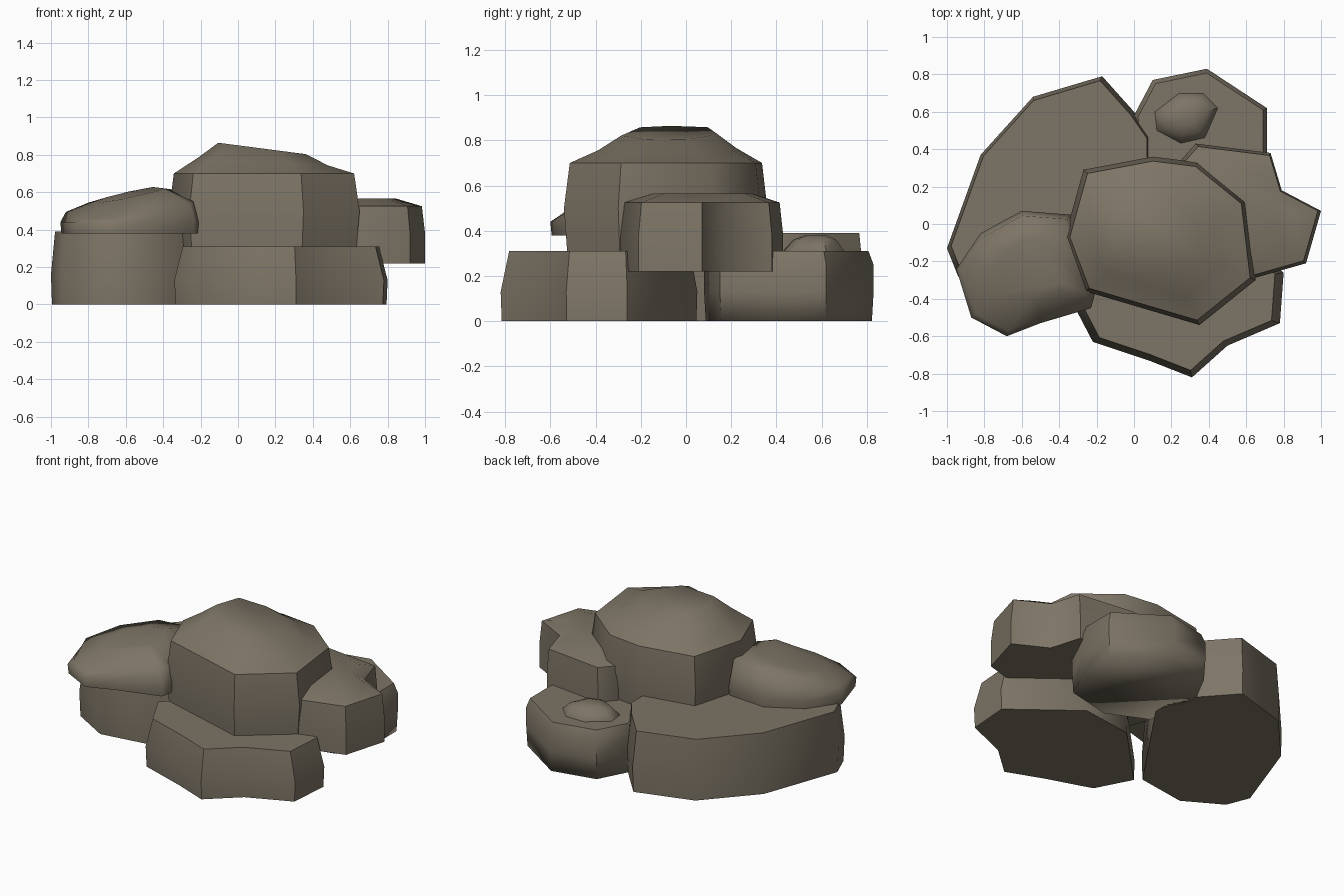
import bpy, bmesh, math
from mathutils import Vector

default_cube = bpy.data.objects.get("Cube")
if default_cube:
    bpy.data.objects.remove(default_cube, do_unlink=True)

# Single stone colour
stone = bpy.data.materials.new("grey_brown_stone")
stone.use_nodes = True
colour = (0.205, 0.177, 0.132, 1)
stone.diffuse_color = colour
shader = stone.node_tree.nodes["Principled BSDF"]
shader.inputs["Base Color"].default_value = colour
shader.inputs["Roughness"].default_value = 0.9


def rock(name, centre, outline, rings, sharp_above=-1.0, sharp_angle=48):
    """Stack scaled copies of an outline; each ring is (scale, height, tilt_x, tilt_y)."""
    bm = bmesh.new()
    c = Vector(centre)
    loops = []
    for scale, height, tilt_x, tilt_y in rings:
        loop = []
        for point in outline:
            offset = (Vector(point) - c) * scale
            z = height + tilt_x * offset.x + tilt_y * offset.y
            loop.append(bm.verts.new((c.x + offset.x, c.y + offset.y, z)))
        loops.append(loop)
    count = len(outline)
    for low, high in zip(loops, loops[1:]):
        for i in range(count):
            j = (i + 1) % count
            bm.faces.new((low[i], low[j], high[j], high[i]))
    bm.faces.new(loops[0][::-1])
    bm.faces.new(loops[-1])
    bmesh.ops.recalc_face_normals(bm, faces=bm.faces)
    bm.normal_update()
    # Smooth faces, keeping hard rims where the angle is steep
    for face in bm.faces:
        face.smooth = True
    for edge in bm.edges:
        middle = (edge.verts[0].co.z + edge.verts[1].co.z) / 2
        steep = edge.calc_face_angle(0) > math.radians(sharp_angle)
        edge.smooth = not (steep and middle > sharp_above)
    mesh = bpy.data.meshes.new(name)
    bm.to_mesh(mesh)
    bm.free()
    mesh.materials.append(stone)
    obj = bpy.data.objects.new(name, mesh)
    bpy.context.collection.objects.link(obj)
    return obj


# Large flat slab at the back
rock("back_slab", (-0.45, 0.2),
     [(-1, -0.13), (-0.94, -0.28), (-0.7, -0.42), (-0.37, -0.37), (0.09, 0.3),
      (0.09, 0.47), (0, 0.6), (-0.17, 0.79), (-0.54, 0.68), (-0.82, 0.37)],
     [(0.99, 0, 0, 0), (1, 0.16, 0, 0), (0.96, 0.39, 0, 0)])

# Wide base stone at the front
rock("front_base_stone", (0.22, -0.35),
     [(-0.34, -0.4), (-0.22, -0.63), (0.08, -0.73), (0.31, -0.82), (0.5, -0.65),
      (0.78, -0.53), (0.8, -0.26), (0.4, 0.05), (0.05, 0)],
     [(0.99, 0, 0, 0), (1, 0.13, 0, 0), (0.92, 0.31, 0, 0)])

# Low rounded stone with a shallow bump on top
rock("back_round_stone", (0.36, 0.45),
     [(0, 0.58), (0.04, 0.2), (0.3, 0.08), (0.6, 0.15), (0.71, 0.38),
      (0.71, 0.62), (0.39, 0.83), (0.1, 0.77)],
     [(0.98, 0, 0, 0), (1, 0.13, 0, 0), (1, 0.25, 0, 0), (0.94, 0.31, 0, 0)],
     sharp_above=0.05)
rock("back_stone_bump", (0.28, 0.58),
     [(0.11, 0.6), (0.12, 0.5), (0.25, 0.43), (0.38, 0.46), (0.45, 0.62),
      (0.37, 0.7), (0.24, 0.7)],
     [(1, 0.3, 0, 0), (0.98, 0.315, 0, 0), (0.7, 0.36, 0, 0), (0.35, 0.38, 0, 0)])

# Side boulder lifted off the ground
rock("side_boulder", (0.62, 0.08),
     [(0.25, 0.34), (0.3, -0.2), (0.64, -0.29), (0.92, -0.21), (1, 0.07),
      (0.79, 0.18), (0.73, 0.38), (0.33, 0.43)],
     [(1, 0.22, 0, 0), (1, 0.38, 0, 0), (0.955, 0.525, 0, 0), (0.6, 0.565, 0, 0)])

# Soft tilted boulder resting on the slab
rock("tilted_boulder", (-0.57, -0.25),
     [(-0.95, -0.24), (-0.87, -0.5), (-0.68, -0.6), (-0.5, -0.53), (-0.23, -0.45),
      (-0.21, -0.38), (-0.34, 0.05), (-0.6, 0.07), (-0.82, -0.05)],
     [(0.985, 0.38, 0, 0), (1, 0.44, 0, 0), (0.92, 0.535, 0.12, 0.2),
      (0.5, 0.59, 0.2, 0.1)], sharp_angle=75)

# Main boulder with a domed, slightly sloping crown
rock("main_boulder", (0.12, -0.07),
     [(-0.37, -0.07), (-0.26, -0.36), (0.35, -0.54), (0.65, -0.3), (0.6, 0.12),
      (0.34, 0.33), (0.1, 0.36), (-0.27, 0.29)],
     [(0.97, 0.31, 0, 0), (1, 0.5, 0, 0), (0.945, 0.7, 0, 0),
      (0.68, 0.765, -0.06, 0), (0.46, 0.835, -0.13, 0)])
